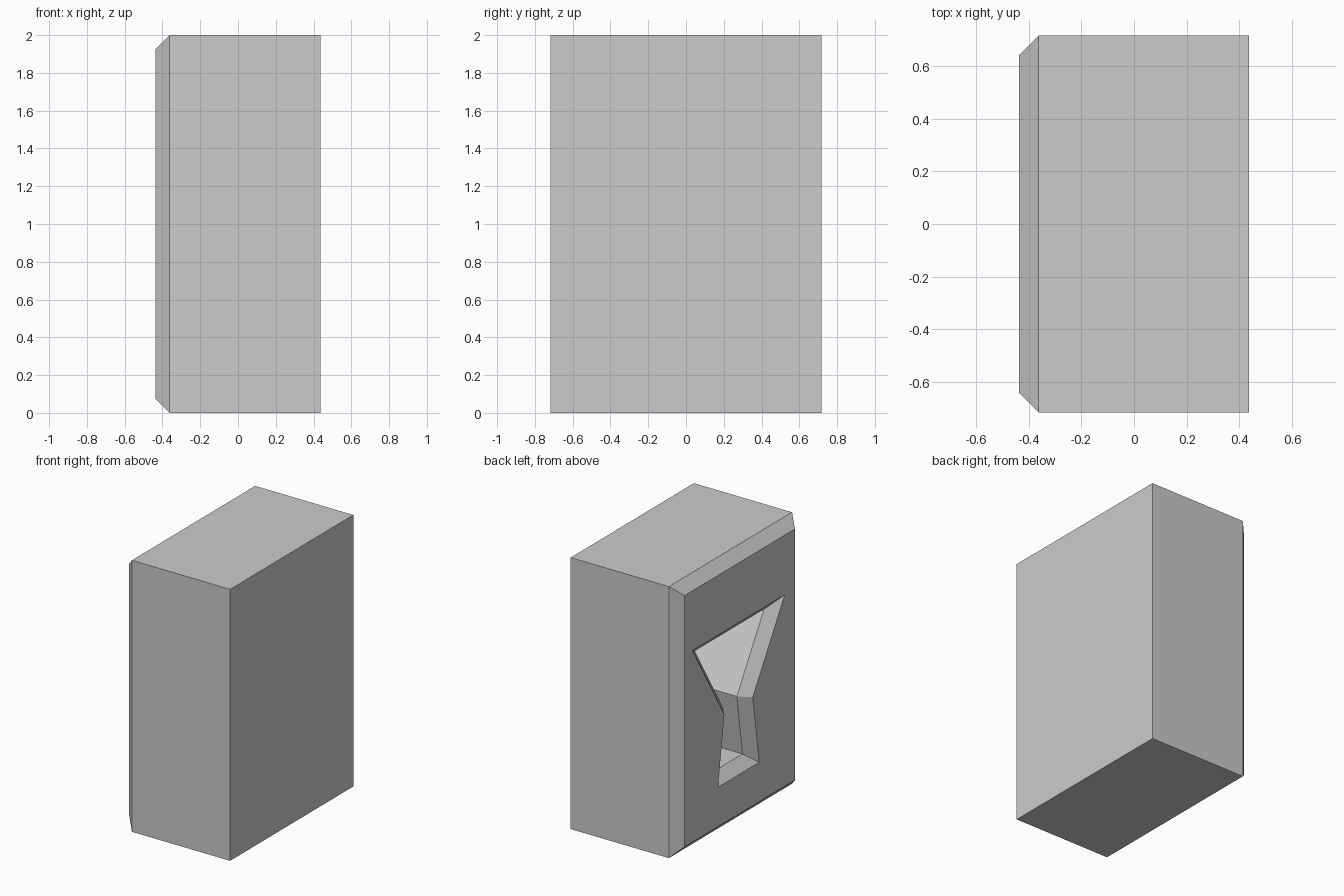
import bpy
import bmesh
from mathutils import Vector

if "Cube" in bpy.data.objects:
    bpy.data.objects.remove(bpy.data.objects["Cube"])

HX, HY, H = 0.4375, 0.717, 2.0   # half depth, half width, height
CH = 0.075                       # chamfer size
CAVITY_END = 0.36                # inner end of the recess


def inset(pts, d):
    """Offset a counter-clockwise (y, z) outline inwards by d."""
    out = []
    for i, p in enumerate(pts):
        a = (p - pts[i - 1]).normalized()
        b = (pts[(i + 1) % len(pts)] - p).normalized()
        n1, n2 = Vector((-a.y, a.x)), Vector((-b.y, b.x))
        out.append(p + (n1 + n2) * d / (1 + n1.dot(n2)))
    return out


def loft(name, outline, sections):
    """Closed solid through inset copies of an outline; sections are (x, inset)."""
    bm = bmesh.new()
    rings = [[bm.verts.new((x, p.x, p.y)) for p in inset(outline, d)]
             for x, d in sections]
    n = len(outline)
    for r, s in zip(rings, rings[1:]):
        for i in range(n):
            j = (i + 1) % n
            bm.faces.new((r[i], r[j], s[j], s[i]))
    bm.faces.new(rings[0])
    bm.faces.new(rings[-1])
    bmesh.ops.recalc_face_normals(bm, faces=bm.faces[:])
    mesh = bpy.data.meshes.new(name)
    bm.to_mesh(mesh)
    bm.free()
    obj = bpy.data.objects.new(name, mesh)
    bpy.context.collection.objects.link(obj)
    return obj


# Block with a chamfered rim around its left face
rect = [Vector(p) for p in ((-HY, 0), (HY, 0), (HY, H), (-HY, H))]
block = loft("block", rect, [(-HX, CH), (-HX + CH, 0), (HX, 0)])

# Keyhole-shaped recess: wide funnel above, flared slot below
half = [(0.24, 0.365), (0.165, 0.873), (0.537, 1.485)]
cy = 0.013
keyhole = [Vector((cy + y, z)) for y, z in half]
keyhole += [Vector((cy - y, z)) for y, z in reversed(half)]
cutter = loft("recess_cutter", keyhole,
              [(-HX - 0.02, -0.02), (-HX + CH, CH), (CAVITY_END, CH)])
cutter.hide_render = True
cutter.hide_viewport = True

cut = block.modifiers.new("recess", 'BOOLEAN')
cut.operation = 'DIFFERENCE'
cut.solver = 'EXACT'
cut.object = cutter
